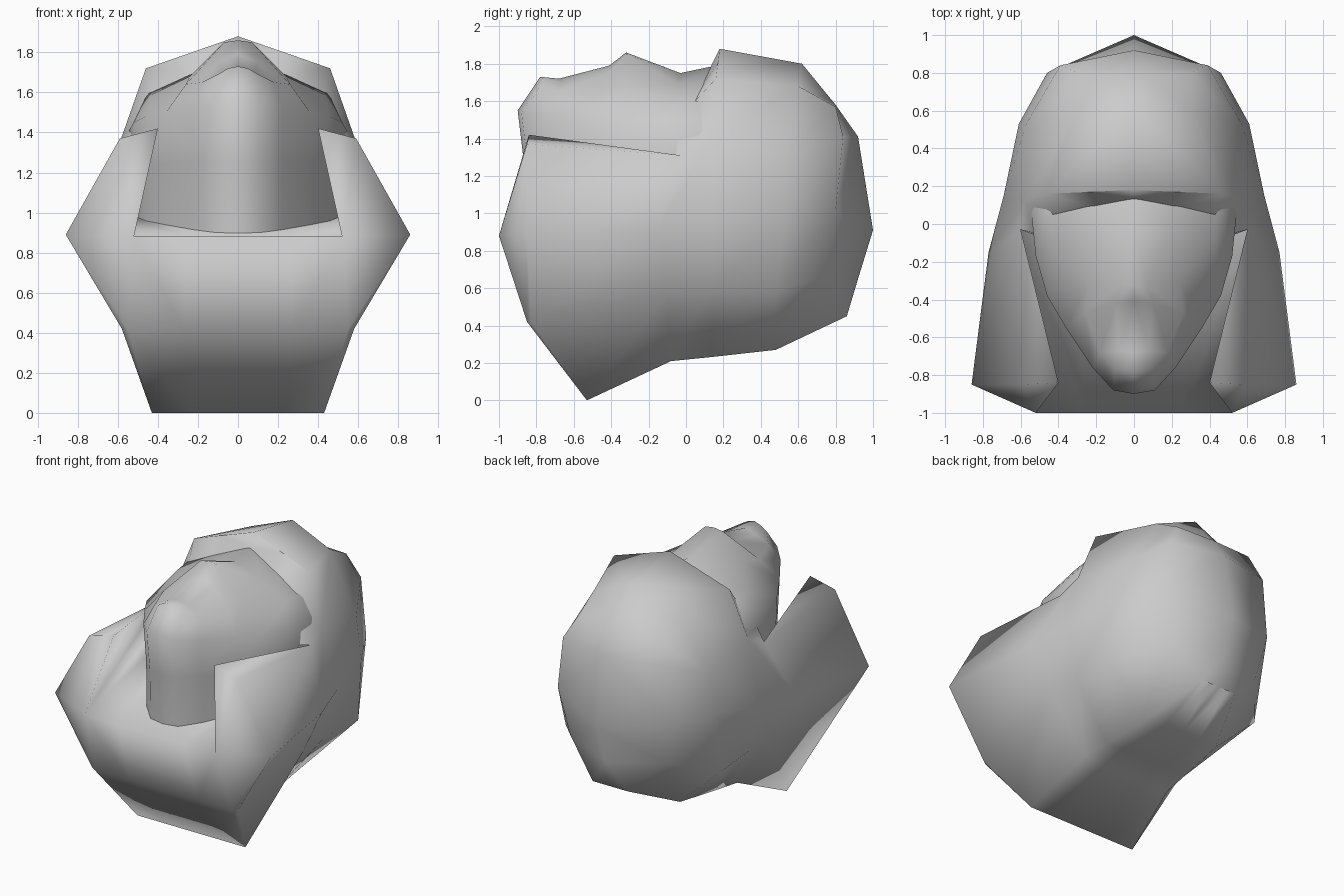
import bpy
import bmesh

start_cube = bpy.data.objects.get("Cube")
if start_cube:
    bpy.data.objects.remove(start_cube, do_unlink=True)


def make_material(name, colour):
    material = bpy.data.materials.new(name)
    material.use_nodes = True
    material.diffuse_color = colour
    material.node_tree.nodes["Principled BSDF"].inputs["Base Color"].default_value = colour
    return material


def add_loft(bm, columns):
    """Skin neighbouring columns of points, collapsing repeated points."""
    for left, right in zip(columns, columns[1:]):
        for i in range(len(left) - 1):
            corners = (left[i], right[i], right[i + 1], left[i + 1])
            unique = list(dict.fromkeys(corners))
            if len(unique) > 2:
                bm.faces.new([bm.verts.new(point) for point in unique])


def build_half(name, patches, material):
    """Weld the patches of the left half, then mirror across the centre."""
    bm = bmesh.new()
    for columns in patches:
        add_loft(bm, columns)
    bmesh.ops.remove_doubles(bm, verts=bm.verts, dist=0.001)
    bmesh.ops.recalc_face_normals(bm, faces=bm.faces)
    mesh = bpy.data.meshes.new(name)
    bm.to_mesh(mesh)
    bm.free()
    obj = bpy.data.objects.new(name, mesh)
    bpy.context.collection.objects.link(obj)
    mesh.materials.append(material)
    mesh.polygons.foreach_set("use_smooth", [True] * len(mesh.polygons))
    mirror = obj.modifiers.new("Mirror", "MIRROR")
    mirror.use_clip = True
    return obj


grey = make_material("plain grey", (0.6, 0.6, 0.6, 1))

# Jaw plate
jaw = [
    [(0, -.53, 0), (0, -.85, .42), (0, -1, .88)],
    [(.22, -.53, 0), (.27, -.85, .42), (.26, -1, .88)],
    [(.43, -.53, 0), (.55, -.85, .42), (.52, -1, .88)],
]
jaw_corner = jaw[-1]

# Cheek guards sweeping back to the hood opening
cheek_tip = (.4, -.84, 1.42)
cheek_front = [(.43, -.53, 0), (.58, -.83, .42), (.86, -.85, .89), (.59, -.85, 1.37)]
cheek_mid = [(.35, -.08, .21), (.59, -.1, .57), (.77, -.15, .91), (.6, -.03, 1.31)]
hood_front = [(.33, .12, .23), (.6, .14, .59), (.69, .15, .95), (.58, .12, 1.38)]
cheek = [jaw_corner + [cheek_tip], cheek_front, cheek_mid, hood_front]
cheek_top = [[cheek_tip, cheek_tip], [cheek_front[-1], cheek_mid[-1]]]

# Sloping ledge behind the jaw rim, and the inner wall of each cheek
ledge_back = (.6, -.03, 1)
ledge = [
    [jaw[0][-1], (0, -.03, 1)],
    [jaw[1][-1], (.3, -.03, 1)],
    [jaw_corner[-1], ledge_back],
    [cheek_tip, cheek_mid[-1]],
]

# Hood around the back and over the crown
hood = [
    hood_front + [(.46, .16, 1.72), (0, .18, 1.88)],
    [(.29, .48, .27), (.62, .48, .58), (.61, .53, 1),
     (.57, .53, 1.29), (.31, .6, 1.68), (0, .62, 1.8)],
    [(.14, .86, .45), (.38, .77, .68), (.46, .8, 1.02),
     (.39, .84, 1.41), (.3, .8, 1.57), (0, .8, 1.58)],
    [(0, .86, .45), (0, .92, .65), (0, 1, .91),
     (0, .92, 1.41), (0, .8, 1.58), (0, .8, 1.58)],
]

# Lining that closes the gap between the hood rim and the face
lining = [
    [cheek_mid[-1], (.52, -.06, 1.3)],
    [hood_front[-1], (.52, -.05, 1.41)],
    [hood[0][-2], (.42, .02, 1.57)],
    [(.23, .17, 1.8), (.2, .08, 1.68)],
    [hood[0][-1], (0, .13, 1.78)],
]

# Underside, running flat across to the centre line
bottom_edge = [column[0] for column in (cheek_front, cheek_mid, *hood)]
belly = [[(0, y, z), (x / 2, y, z), (x, y, z)] for x, y, z in bottom_edge]
belly[0][1] = jaw[1][0]

build_half("outer_shell", [jaw, cheek, cheek_top, ledge, hood, lining, belly], grey)

# Face: each column holds outline, shoulder, ridge and centre points
face_top = [
    [(0, -.9, 1.55), (0, -.78, 1.73), (0, -.78, 1.73), (0, -.78, 1.73)],
    [(.11, -.88, 1.54), (.1, -.77, 1.69), (.05, -.77, 1.72), (0, -.78, 1.73)],
    [(.22, -.76, 1.52), (.18, -.68, 1.65), (.08, -.67, 1.7), (0, -.68, 1.72)],
    [(.36, -.55, 1.5), (.26, -.47, 1.64), (.1, -.42, 1.75), (0, -.41, 1.79)],
    [(.46, -.38, 1.48), (.24, -.31, 1.68), (.07, -.32, 1.85), (0, -.32, 1.86)],
    [(.52, -.17, 1.45), (.43, -.08, 1.59), (.2, -.04, 1.69), (0, -.03, 1.75)],
    [(.55, .12, 1.4), (.45, .14, 1.6), (.2, .15, 1.71), (0, .16, 1.79)],
    [(.45, .4, 1.35), (.38, .4, 1.45), (.2, .4, 1.55), (0, .4, 1.62)],
]
# The mask drops almost straight down to the ledge below the outline
face = []
for column in face_top:
    x, y, z = column[0]
    face.append([(x, y * .95, .85), (x, y * .96, 1.25)] + column)
build_half("face_mask", [face], grey)
